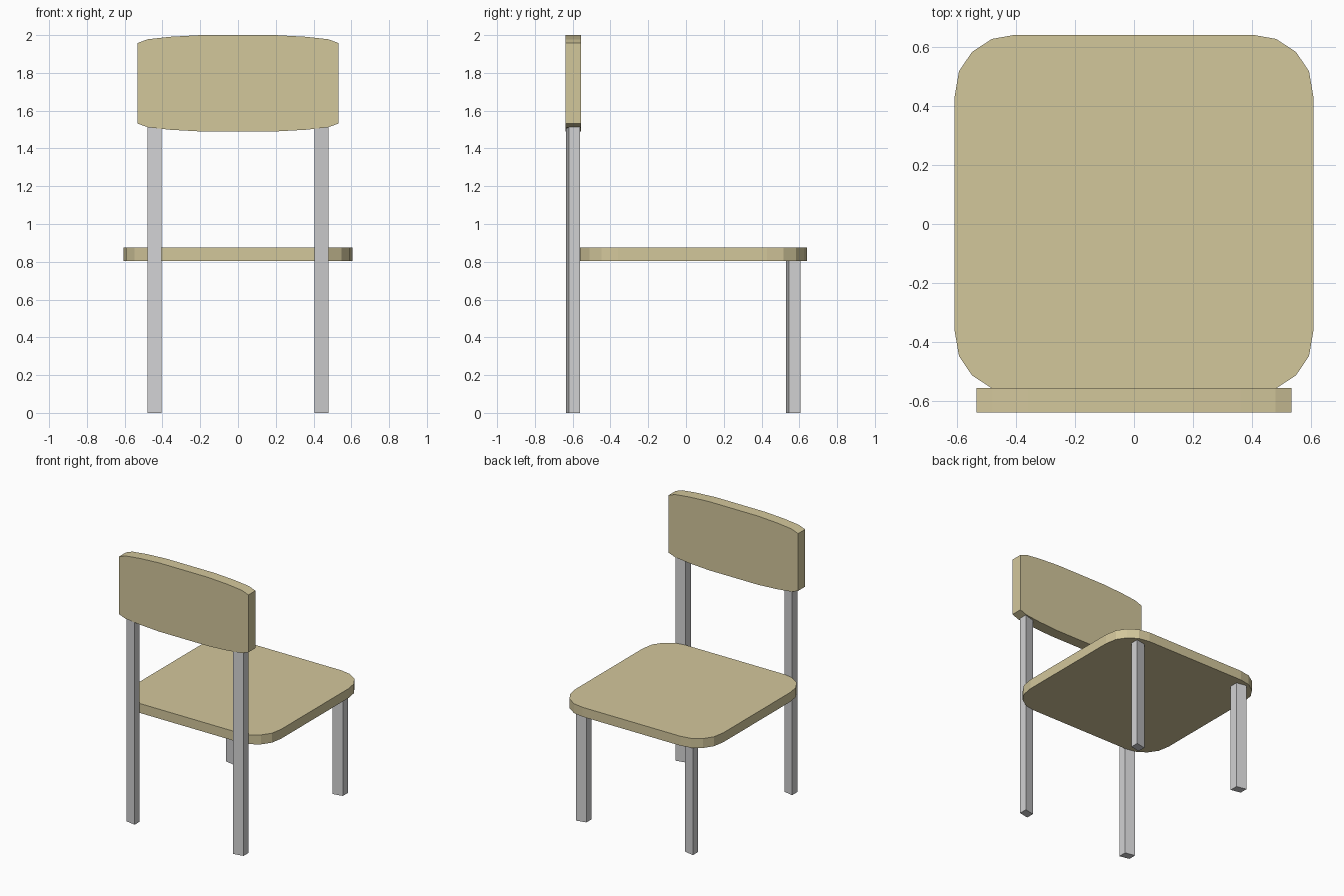
import bpy, bmesh

if "Cube" in bpy.data.objects:
    bpy.data.objects.remove(bpy.data.objects["Cube"])


def material(name, rgb):
    m = bpy.data.materials.new(name)
    m.diffuse_color = (*rgb, 1)
    m.use_nodes = True
    m.node_tree.nodes["Principled BSDF"].inputs["Base Color"].default_value = m.diffuse_color
    return m


wood = material("pale wood", (0.65, 0.57, 0.33))
metal = material("light grey metal", (0.64, 0.64, 0.65))


def prism(name, base, offset, mat):
    """Extrude a planar outline of 3D points along an offset vector."""
    bm = bmesh.new()
    face = bm.faces.new([bm.verts.new(p) for p in base])
    ext = bmesh.ops.extrude_face_region(bm, geom=[face])
    verts = [g for g in ext["geom"] if isinstance(g, bmesh.types.BMVert)]
    bmesh.ops.translate(bm, verts=verts, vec=offset)
    bmesh.ops.recalc_face_normals(bm, faces=bm.faces)
    mesh = bpy.data.meshes.new(name)
    bm.to_mesh(mesh)
    bm.free()
    mesh.materials.append(mat)
    obj = bpy.data.objects.new(name, mesh)
    bpy.context.collection.objects.link(obj)
    return obj


def four_way(quarter):
    """Mirror a quarter outline (from the x side to the y side) into a loop."""
    half = quarter + [(-x, y) for x, y in reversed(quarter)]
    return half + [(-x, -y) for x, y in half]


# Seat: slab with rounded corners
seat_quarter = [(0.607, 0.395), (0.592, 0.482), (0.548, 0.547),
                (0.481, 0.591), (0.402, 0.605)]
prism("seat", [(x, y + 0.035, 0.805) for x, y in four_way(seat_quarter)],
      (0, 0, 0.07), wood)

# Backrest: panel with gently bowed top and bottom edges
back_quarter = [(0.532, 0.213), (0.478, 0.233), (0.36, 0.246), (0.2, 0.255)]
prism("backrest", [(x, -0.638, z + 1.745) for x, z in four_way(back_quarter)],
      (0, 0.083, 0), wood)

# Legs: skewed square bars, mirrored left and right
for side, s in (("left", -1), ("right", 1)):
    for place, y, top in (("back_support", -0.635, 1.515), ("front", 0.53, 0.805)):
        section = [(0.405, y), (0.48, y + 0.015), (0.48, y + 0.075), (0.405, y + 0.06)]
        prism(f"{side}_{place}_leg", [(s * px, py, 0) for px, py in section],
              (0, 0, top), metal)
